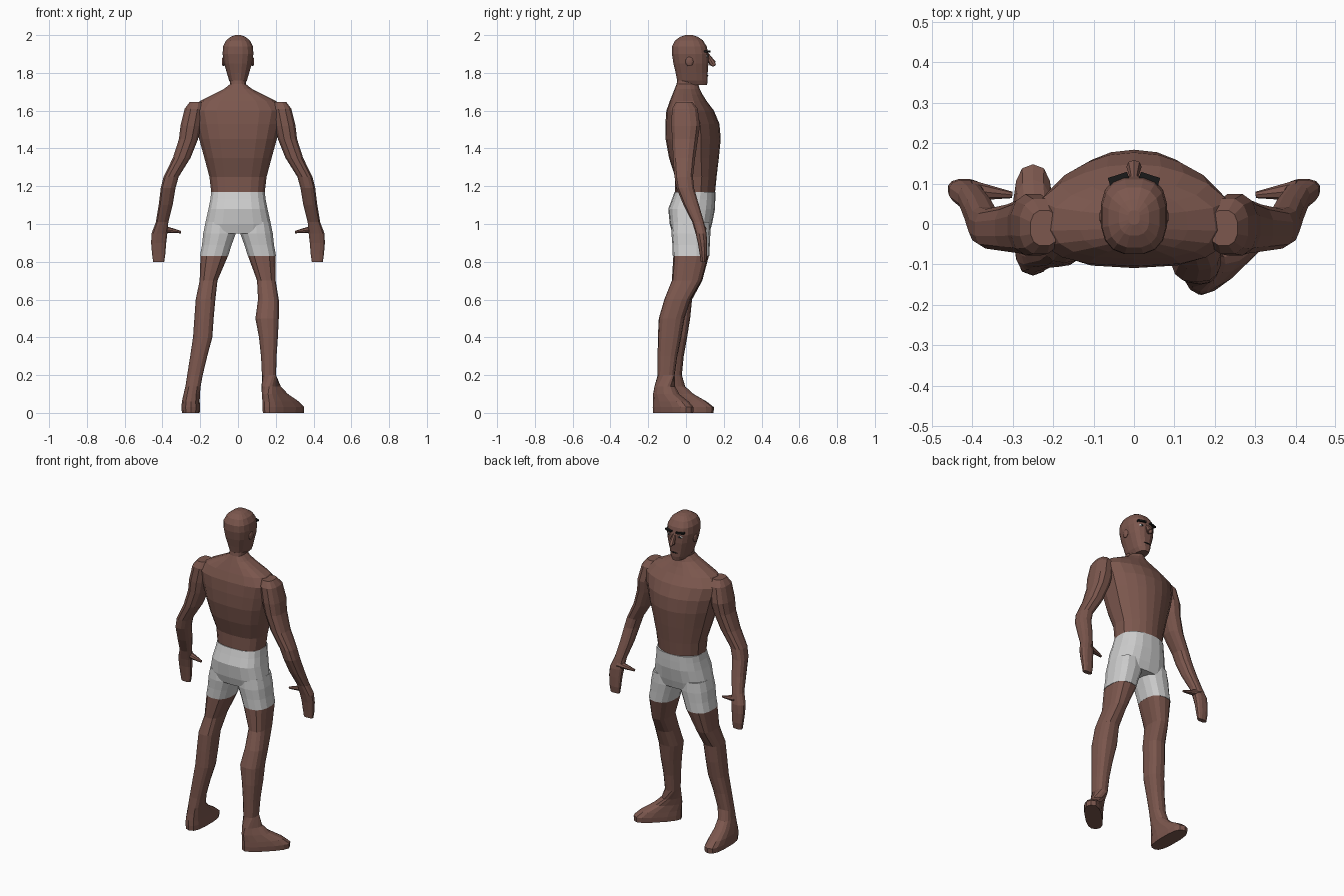
import bpy, bmesh
from math import sin, cos, pi, radians
from mathutils import Vector, Matrix


def material(name, rgb):
    m = bpy.data.materials.new(name)
    m.diffuse_color = (*rgb, 1)
    return m


SKIN = material("skin", (0.2, 0.095, 0.075))
BLACK = material("black", (0.01, 0.01, 0.01))
WHITE = material("white", (0.8, 0.8, 0.8))


def finish(name, bm, mat):
    bmesh.ops.recalc_face_normals(bm, faces=bm.faces)
    me = bpy.data.meshes.new(name)
    bm.to_mesh(me)
    bm.free()
    ob = bpy.data.objects.new(name, me)
    bpy.context.collection.objects.link(ob)
    if mat:
        me.materials.append(mat)
    return ob


def loft(name, sections, mat=SKIN, sides=14, power=2.5, taper=0.0, sign=1):
    """Stack of horizontal rings: (z, x, y, half width, half depth, turn in degrees)."""
    bm = bmesh.new()
    rings = []
    for z, x, y, rx, ry, *turn in sections:
        rot = Matrix.Rotation(radians(turn[0] if turn else 0), 3, 'Z')
        ring = []
        for i in range(sides):
            a = 2 * pi * (i + 0.5) / sides
            c, s = cos(a), sin(a)
            u = abs(c) ** (2 / power) * (1 if c > 0 else -1)
            v = abs(s) ** (2 / power) * (1 if s > 0 else -1)
            u *= 1 - taper * max(v, 0) ** 2
            p = rot @ Vector((u * rx, v * ry, 0)) + Vector((x, y, z))
            ring.append(bm.verts.new((p.x * sign, p.y, p.z)))
        rings.append(ring)
    for a, b in zip(rings, rings[1:]):
        for i in range(sides):
            j = (i + 1) % sides
            bm.faces.new((a[i], a[j], b[j], b[i]))
    bm.faces.new(rings[0])
    bm.faces.new(rings[-1])
    return finish(name, bm, mat)


def blob(name, loc, scale, mat, turn=0, box=False):
    bm = bmesh.new()
    if box:
        bmesh.ops.create_cube(bm, size=2)
    else:
        bmesh.ops.create_uvsphere(bm, u_segments=12, v_segments=8, radius=1)
    bm.transform(Matrix.Translation(loc) @ Matrix.Rotation(radians(turn), 4, 'Z')
                 @ Matrix.Diagonal((*scale, 1)))
    return finish(name, bm, mat)


def spike(name, a, b, r1, r2, mat, flat=1.0):
    a, b = Vector(a), Vector(b)
    bm = bmesh.new()
    bmesh.ops.create_cone(bm, cap_ends=True, segments=8, radius1=r1, radius2=r2, depth=(b - a).length)
    bm.transform(Matrix.Translation((a + b) / 2)
                 @ (b - a).to_track_quat('Z', 'Y').to_matrix().to_4x4()
                 @ Matrix.Diagonal((1, flat, 1, 1)))
    return finish(name, bm, mat)


def union(base, others):
    for o in others:
        mod = base.modifiers.new("union", 'BOOLEAN')
        mod.operation, mod.solver, mod.object = 'UNION', 'EXACT', o
        bpy.context.view_layer.objects.active = base
        bpy.ops.object.modifier_apply(modifier=mod.name)
        bpy.data.objects.remove(o)
    return base


# torso: wide flat back, narrower chest
torso = loft("body", [
    (1.14, 0, .047, .140, .104), (1.25, 0, .052, .153, .110), (1.35, 0, .042, .180, .132),
    (1.45, 0, .038, .208, .146), (1.53, 0, .034, .228, .143), (1.60, 0, .022, .245, .126),
    (1.65, 0, .012, .205, .098), (1.685, 0, .008, .135, .080), (1.715, 0, .006, .075, .066),
    (1.74, 0, .008, .043, .058), (1.79, 0, .010, .038, .052)], sides=18, power=2.8, taper=.45)

# head
head = loft("head", [
    (1.735, 0, .046, .034, .066), (1.76, 0, .034, .048, .082), (1.80, 0, .030, .060, .086),
    (1.85, 0, .026, .075, .094), (1.90, 0, .022, .083, .098), (1.94, 0, .018, .080, .093),
    (1.972, 0, .016, .064, .075), (1.992, 0, .016, .038, .045), (2.0, 0, .016, .014, .018)],
    sides=16, power=2.6)

# arms with mitten hands and thumbs
ARM = [(1.645, .222, -.010, .035, .045), (1.61, .232, -.006, .052, .070), (1.52, .250, -.002, .056, .078),
       (1.45, .262, -.005, .052, .070), (1.35, .298, -.010, .048, .060), (1.25, .354, -.012, .041, .050),
       (1.19, .370, -.004, .040, .048), (1.10, .383, .028, .038, .042), (1.01, .402, .064, .034, .032),
       (.95, .416, .080, .043, .030), (.90, .420, .087, .041, .025), (.84, .420, .092, .036, .020),
       (.80, .420, .092, .030, .014)]
parts = [head]
for s in (-1, 1):
    parts.append(loft("arm", ARM, sides=12, sign=s))
    parts.append(spike("thumb", (s * .405, .083, .975), (s * .302, .072, .957), .026, .008, SKIN, .8))
union(torso, parts)

# left leg points forward, right leg is drawn back with the foot turned out
loft("left_leg", [
    (.90, -.120, .028, .070, .085), (.83, -.126, .027, .074, .094), (.70, -.156, .008, .048, .078),
    (.60, -.172, -.032, .053, .064), (.50, -.180, -.040, .052, .062), (.40, -.187, -.050, .052, .056),
    (.30, -.208, -.060, .046, .048), (.20, -.228, -.066, .042, .044), (.14, -.238, -.060, .041, .056),
    (.10, -.245, -.040, .044, .080), (.06, -.250, -.008, .048, .118), (.03, -.250, .010, .050, .138),
    (0, -.250, .010, .048, .136)], power=2.7)
loft("right_leg", [
    (.90, .120, .028, .070, .085), (.83, .126, .027, .074, .094), (.70, .150, .005, .050, .080),
    (.60, .161, -.045, .056, .070), (.50, .154, -.076, .063, .068), (.40, .161, -.087, .051, .062),
    (.30, .163, -.098, .042, .052), (.20, .164, -.105, .038, .045), (.14, .176, -.112, .041, .056, -35),
    (.10, .195, -.105, .044, .080, -45), (.06, .226, -.080, .048, .118, -46),
    (.03, .240, -.068, .050, .138, -46), (0, .240, -.068, .048, .136, -46)], power=2.7)

# shorts
shorts = loft("shorts", [
    (1.17, 0, .047, .143, .108), (1.13, 0, .040, .148, .115), (1.08, 0, .030, .158, .124),
    (1.0, 0, .026, .176, .112), (.95, 0, .026, .170, .098)], mat=None, sides=18, power=2.8, taper=.15)
union(shorts, [loft("shorts_leg", [
    (1.01, .095, .027, .078, .100), (.95, .098, .026, .088, .103), (.89, .112, .027, .080, .099),
    (.83, .127, .027, .076, .097)], mat=None, sign=s) for s in (-1, 1)])

# face, which looks toward +y
spike("nose", (0, .108, 1.905), (0, .142, 1.848), .008, .019, SKIN)
blob("nose_tip", (0, .143, 1.846), (.011, .015, .012), SKIN)
blob("mouth", (0, .113, 1.785), (.022, .006, .004), BLACK)
for s in (-1, 1):
    side = "right" if s > 0 else "left"
    blob(side + "_brow", (s * .038, .112, 1.914), (.025, .010, .005), BLACK, -s * 18, True)
    blob(side + "_eye", (s * .036, .106, 1.889), (.017, .011, .009), WHITE, -s * 18)
    blob(side + "_pupil", (s * .036, .115, 1.889), (.006, .004, .006), BLACK)
    blob(side + "_ear", (s * .077, .018, 1.86), (.009, .021, .025), SKIN)
